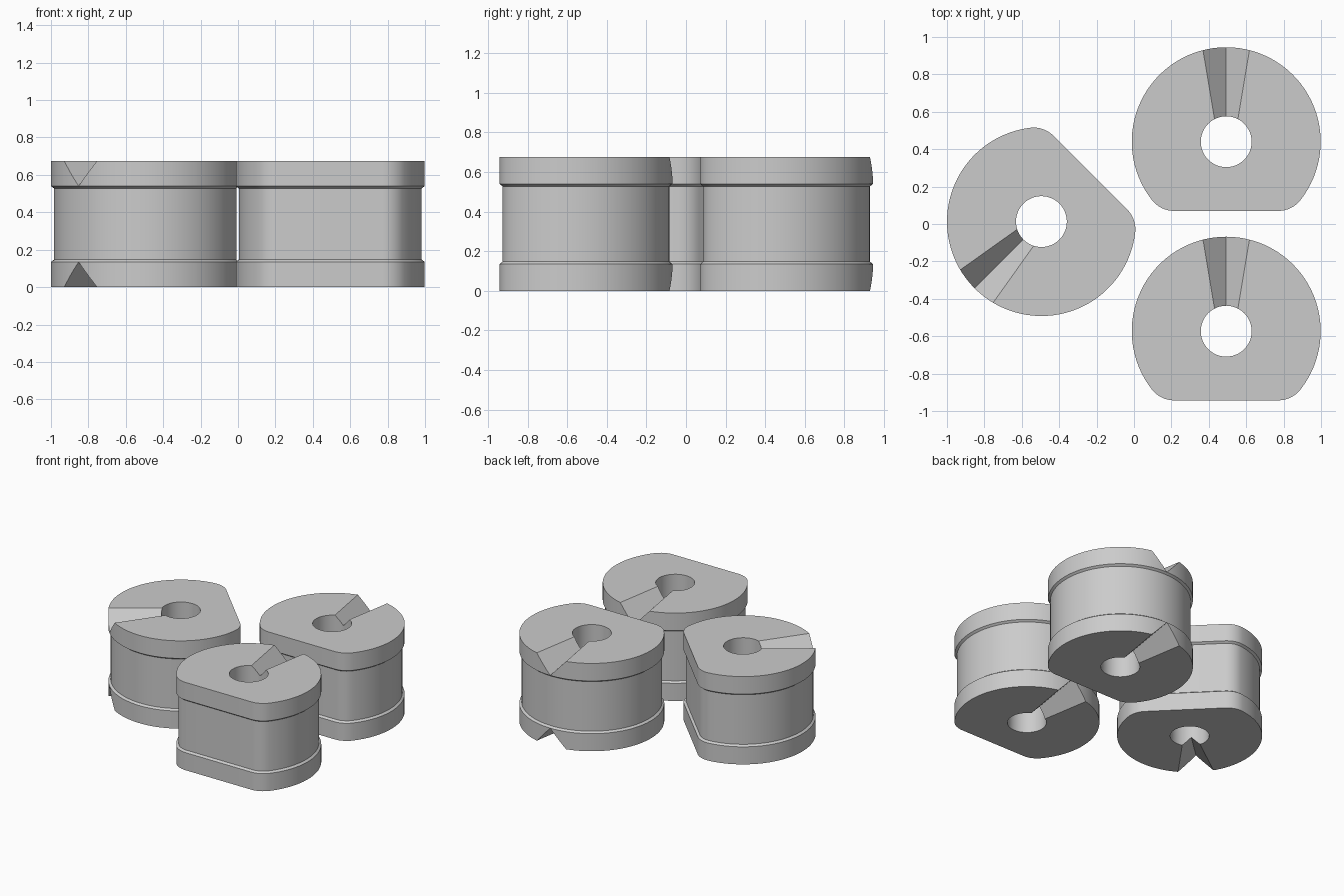
import bpy, bmesh, math

if "Cube" in bpy.data.objects:
    bpy.data.objects.remove(bpy.data.objects["Cube"])

R, FLAT, FILLET, BORE = 0.505, 0.37, 0.15, 0.136   # block outline and bore
HEIGHT, FLANGE, LIP, RECESS = 0.675, 0.135, 0.012, 0.016

grey = bpy.data.materials.new("plain_grey")
grey.diffuse_color = (0.6, 0.6, 0.6, 1)
grey.use_nodes = True
grey.node_tree.nodes["Principled BSDF"].inputs["Base Color"].default_value = grey.diffuse_color


def arc(cx, cy, r, a0, a1, n):
    return [(cx + r * math.cos(a0 + (a1 - a0) * i / n),
             cy + r * math.sin(a0 + (a1 - a0) * i / n)) for i in range(n + 1)]


def outline(inset):
    """Circle cut by a flat on -y, with rounded corners."""
    r, flat, f = R - inset, FLAT - inset, FILLET - inset
    cy = f - flat
    cx = math.sqrt((r - f) ** 2 - cy ** 2)
    a = math.atan2(cy, cx)
    right = arc(cx, cy, f, -math.pi / 2, a, 8)
    around = arc(0, 0, r, a, math.pi - a, 64)
    left = arc(-cx, cy, f, math.pi - a, 1.5 * math.pi, 8)
    return right + around[1:-1] + left


def new_object(name, bm):
    bmesh.ops.recalc_face_normals(bm, faces=bm.faces)
    mesh = bpy.data.meshes.new(name)
    bm.to_mesh(mesh)
    bm.free()
    mesh.materials.append(grey)
    ob = bpy.data.objects.new(name, mesh)
    bpy.context.collection.objects.link(ob)
    return ob


def loft(name, rings):
    bm = bmesh.new()
    loops = [[bm.verts.new(p) for p in ring] for ring in rings]
    n = len(loops[0])
    for lo, hi in zip(loops, loops[1:]):
        for i in range(n):
            j = (i + 1) % n
            bm.faces.new((lo[i], lo[j], hi[j], hi[i]))
    bm.faces.new(loops[0])
    bm.faces.new(loops[-1])
    return new_object(name, bm)


def notch_cutter(top):
    """V wedge widening and deepening towards +y."""
    rings = []
    for y in (0.03, 0.65):
        half = 0.042 + 0.168 * y
        depth, over = half * 1.06, 0.05
        wide = half * (1 + over / depth)
        section = [(-wide, over), (wide, over), (0, -depth)]
        rings.append([(x, y, HEIGHT + z if top else -z) for x, z in section])
    return loft("notch_cutter", rings)


def cut(ob, cutter):
    mod = ob.modifiers.new("cut", 'BOOLEAN')
    mod.operation, mod.solver, mod.object = 'DIFFERENCE', 'EXACT', cutter
    bpy.context.view_layer.objects.active = ob
    bpy.ops.object.modifier_apply(modifier=mod.name)
    bpy.data.objects.remove(cutter)


# Flanged body with recessed waist
levels = [(0, 0), (FLANGE, 0), (FLANGE + LIP, RECESS),
          (HEIGHT - FLANGE - LIP, RECESS), (HEIGHT - FLANGE, 0), (HEIGHT, 0)]
block = loft("flanged_block_front",
             [[(x, y, z) for x, y in outline(inset)] for z, inset in levels])

# Central bore and the two radial notches
bore = arc(0, 0, BORE, 0, 2 * math.pi, 48)[:-1]
cut(block, loft("bore_cutter", [[(x, y, z) for x, y in bore] for z in (-0.1, HEIGHT + 0.1)]))
for top in (True, False):
    cut(block, notch_cutter(top))

block.select_set(True)
bpy.context.view_layer.objects.active = block
bpy.ops.object.shade_smooth_by_angle(angle=math.radians(25))

# Three identical blocks
block.location = (0.493, -0.573, 0)
for name, x, y, turn in (("flanged_block_back", 0.493, 0.44, 0),
                         ("flanged_block_left", -0.495, 0.013, 135)):
    copy = bpy.data.objects.new(name, block.data)
    copy.location = (x, y, 0)
    copy.rotation_euler.z = math.radians(turn)
    bpy.context.collection.objects.link(copy)
